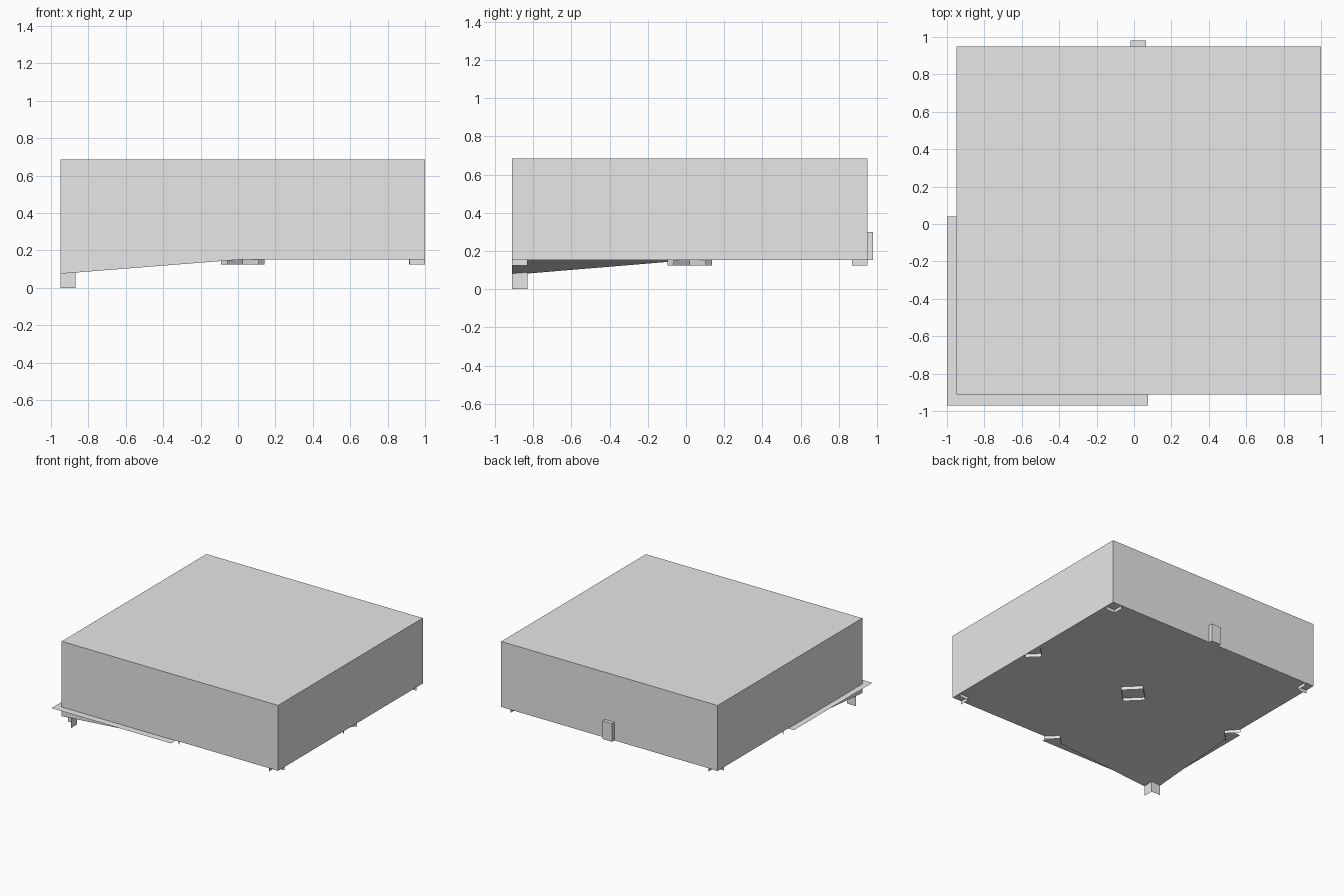
import bpy
import bmesh
from mathutils import Vector

if "Cube" in bpy.data.objects:
    bpy.data.objects.remove(bpy.data.objects["Cube"], do_unlink=True)

grey = bpy.data.materials.new("light grey")
grey.use_nodes = True
grey.diffuse_color = (0.8, 0.8, 0.8, 1)
grey.node_tree.nodes["Principled BSDF"].inputs["Base Color"].default_value = (0.8, 0.8, 0.8, 1)

# Main dimensions
LEFT, RIGHT = -0.95, 1.0
FRONT, BACK = -0.912, 0.95
BASE, TOP = 0.152, 0.685
MX, MY = (LEFT + RIGHT) / 2, (FRONT + BACK) / 2


def finish(bm, name):
    mesh = bpy.data.meshes.new(name)
    bm.to_mesh(mesh)
    bm.free()
    mesh.materials.append(grey)
    obj = bpy.data.objects.new(name, mesh)
    bpy.context.collection.objects.link(obj)
    return obj


def box_mesh(lo, hi):
    bm = bmesh.new()
    bmesh.ops.create_cube(bm, size=1)
    lo, hi = Vector(lo), Vector(hi)
    for v in bm.verts:
        v.co = (lo + hi) / 2 + v.co * (hi - lo)
    return bm


def strip(name, path, bottom, top, closed=False):
    """Thin upright strip that follows a path on the ground plan."""
    bm = bmesh.new()
    low = [bm.verts.new((x, y, bottom)) for x, y in path]
    high = [bm.verts.new((x, y, top)) for x, y in path]
    n = len(path)
    for i in range(n if closed else n - 1):
        j = (i + 1) % n
        bm.faces.new((low[i], low[j], high[j], high[i]))
    return finish(bm, name)


# Body: a slab whose underside slopes down to one corner
bm = box_mesh((LEFT, FRONT, BASE), (RIGHT, BACK, TOP))
for normal in ((1, 0, 0), (0, 1, 0)):
    bmesh.ops.bisect_plane(bm, geom=bm.verts[:] + bm.edges[:] + bm.faces[:],
                           plane_co=(MX, MY, 0), plane_no=normal)


def nearest(point):
    return min(bm.verts, key=lambda v: (v.co - Vector(point)).length)


corner, middle = nearest((LEFT, FRONT, BASE)), nearest((MX, MY, BASE))
bmesh.ops.connect_verts(bm, verts=[corner, middle])
corner.co.z = 0.075
# Merge the flat areas again
bmesh.ops.dissolve_limit(bm, angle_limit=0.01, verts=bm.verts[:], edges=bm.edges[:])
bmesh.ops.recalc_face_normals(bm, faces=bm.faces[:])
finish(bm, "body")

# Flat sheet that sticks out under the lowered corner
bm = bmesh.new()
bm.faces.new([bm.verts.new((x, y, BASE - 0.002)) for x, y in
              ((-1, -0.97), (0.075, -0.97), (0.075, 0.04), (-1, 0.04))])
finish(bm, "corner_sheet")

# Small block on the back wall
finish(box_mesh((-0.02, BACK, BASE), (0.065, 0.98, 0.3)), "back_block")

# Angled feet at the corners
FOOT = 0.125
ARM = 0.082
for x, sx, side in ((LEFT, 1, "right"), (RIGHT, -1, "left")):
    for y, sy, end in ((FRONT, 1, "front"), (BACK, -1, "back")):
        lowered = x == LEFT and y == FRONT
        ix, iy = x + sx * ARM, y + sy * ARM
        strip(f"{end}_{side}_foot", [(x, iy), (ix, iy), (ix, y)],
              0 if lowered else FOOT, 0.1 if lowered else BASE)

# V-shaped feet halfway along three edges
V = 0.085
strip("front_middle_foot", [(MX - V, FRONT), (MX, FRONT + V), (MX + V, FRONT)], FOOT, BASE)
strip("right_middle_foot", [(LEFT, MY - V), (LEFT + V, MY), (LEFT, MY + V)], FOOT, BASE)
strip("left_middle_foot", [(RIGHT, MY - V), (RIGHT - V, MY), (RIGHT, MY + V)], FOOT, BASE)

# Diamond-shaped foot in the middle
D = 0.117
strip("centre_foot", [(MX - D, MY), (MX, MY - D), (MX + D, MY), (MX, MY + D)],
      FOOT, BASE, closed=True)
